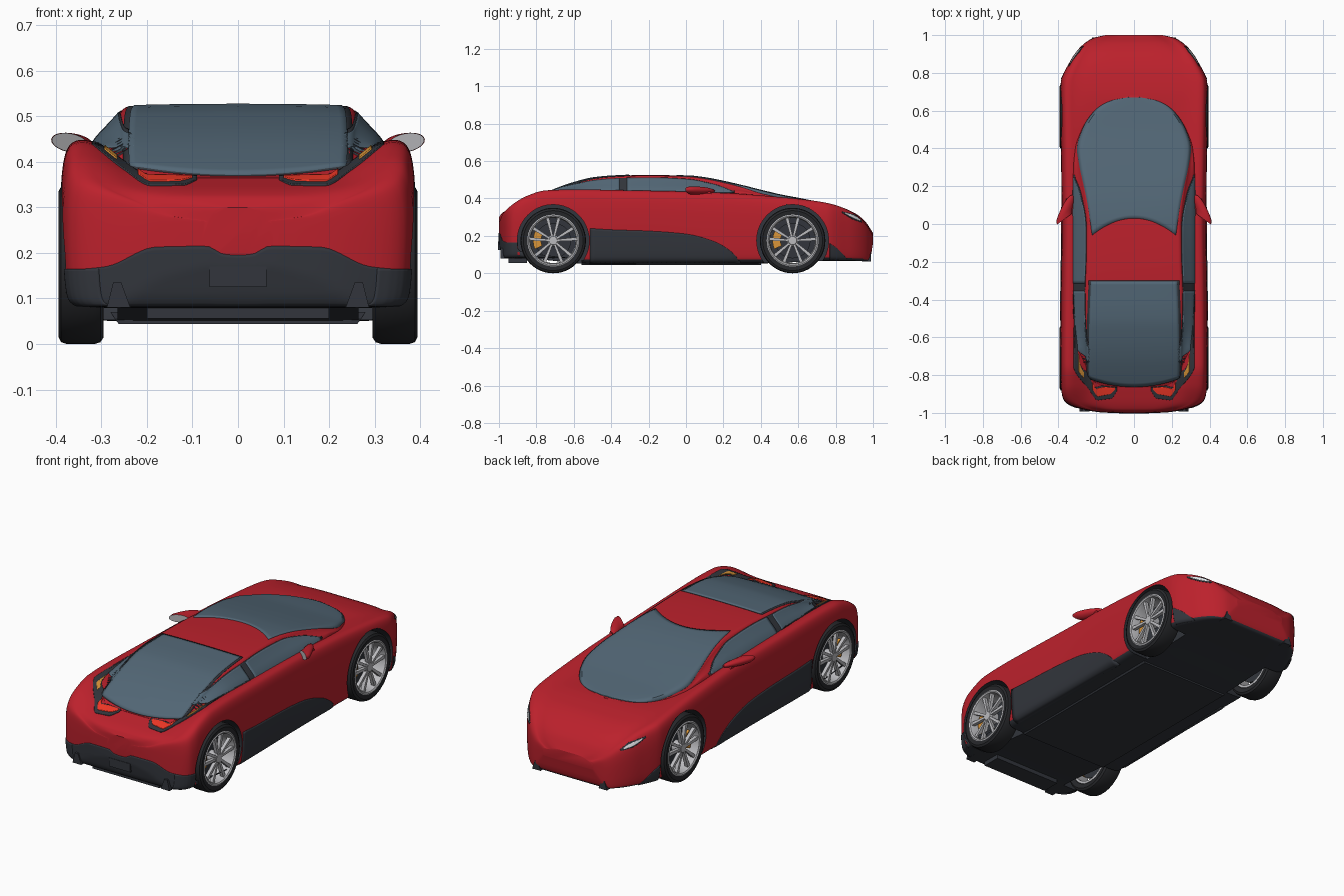
import bpy, bmesh
from math import sin, cos, pi, radians
from mathutils import Vector
from mathutils.bvhtree import BVHTree

if "Cube" in bpy.data.objects:
    bpy.data.objects.remove(bpy.data.objects["Cube"])

def material(name, *c):
    m = bpy.data.materials.new(name)
    m.diffuse_color = (*c, 1)
    m.use_nodes = True
    m.node_tree.nodes["Principled BSDF"].inputs["Base Color"].default_value = m.diffuse_color
    return m

RED = material("paint", .5, .015, .025)
GLASS = material("glass", .085, .135, .18)
DARK = material("trim", .032, .036, .045)
TYRE = material("rubber", .02, .021, .024)
SILVER = material("alloy", .5, .5, .52)
ORANGE = material("orange", .7, .3, .04)
LAMP = material("tail_lamp", .9, .04, .02)
WHITE = material("head_lamp", .8, .82, .85)

def curve(*p):
    """Smooth monotone curve through (position, value) points."""
    d = [(b[1] - a[1]) / (b[0] - a[0]) for a, b in zip(p, p[1:])]
    m = [d[0]] + [2*a*b/(a + b) if a*b > 0 else 0 for a, b in zip(d, d[1:])] + [d[-1]]
    def f(x):
        x = min(max(x, p[0][0]), p[-1][0])
        i = next(k for k in range(len(d)) if x <= p[k+1][0])
        h = p[i+1][0] - p[i][0]
        t = (x - p[i][0]) / h
        return ((2*t**3 - 3*t*t + 1)*p[i][1] + (t**3 - 2*t*t + t)*h*m[i]
                + (3*t*t - 2*t**3)*p[i+1][1] + (t**3 - t*t)*h*m[i+1])
    return f

def build(name, verts, faces, mats, mirror=False, closed=True):
    me = bpy.data.meshes.new(name)
    me.from_pydata(verts, [], faces)
    bm = bmesh.new()
    bm.from_mesh(me)
    bmesh.ops.remove_doubles(bm, verts=bm.verts, dist=1e-5)
    if closed:
        bmesh.ops.recalc_face_normals(bm, faces=bm.faces)
    bm.to_mesh(me)
    bm.free()
    for m in mats:
        me.materials.append(m)
    ob = bpy.data.objects.new(name, me)
    bpy.context.collection.objects.link(ob)
    if mirror:
        mod = ob.modifiers.new("mirror", 'MIRROR')
        mod.use_mirror_merge = False
    return ob

def loft(name, section, ys, mats, rounds=3):
    """Skin of half-sections, corners cut round and mirrored."""
    verts, faces = [], []
    for y in ys:
        s = section(y)
        for _ in range(rounds):
            q = [s[0]]
            for a, b in zip(s, s[1:]):
                q += [(.75*a[0] + .25*b[0], .75*a[1] + .25*b[1]), (.25*a[0] + .75*b[0], .25*a[1] + .75*b[1])]
            s = q + [s[-1]]
        ring = s + [(-x, z) for x, z in s[-2:0:-1]]
        verts += [(x, y, z) for x, z in ring]
    n = len(ring)
    for r in range(len(ys) - 1):
        faces += [(r*n + k, r*n + (k+1) % n, (r+1)*n + (k+1) % n, (r+1)*n + k) for k in range(n)]
    faces += [tuple(range(n)), tuple(range(len(verts) - n, len(verts)))]
    return build(name, verts, faces, mats)

def lathe(name, profile, cy, cz, mat, n=48):
    """Closed (radius, x) profile turned about a wheel axle."""
    m = len(profile)
    verts = [(x, cy + r*cos(2*pi*k/n), cz + r*sin(2*pi*k/n)) for k in range(n) for r, x in profile]
    faces = [(k*m + j, k*m + (j+1) % m, (k+1) % n*m + (j+1) % m, (k+1) % n*m + j) for k in range(n) for j in range(m)]
    return build(name, verts, faces, [mat], True)

def prism(name, polys, c0, c1, mat, axis='x', mirror=True):
    verts, faces = [], []
    for p in polys:
        o, n = len(verts), len(p)
        verts += [(c, a, b) if axis == 'x' else (a, c, b) for c in (c0, c1) for a, b in p]
        faces += [tuple(range(o, o+n)), tuple(range(o+n, o+2*n))]
        faces += [(o+k, o+(k+1) % n, o+n+(k+1) % n, o+n+k) for k in range(n)]
    return build(name, verts, faces, [mat], mirror)

def panel(name, fn, axis, mat, targets, thick=.008, mirror=True, nu=32, nv=16):
    """Thin panel: a flat outline projected onto the car surface."""
    verts = []
    for i in range(nu + 1):
        for j in range(nv + 1):
            a, b = fn(i/nu, j/nv)
            o, d = {'x': ((1.5, a, b), (-1, 0, 0)), 'y': ((a, -1.5, b), (0, 1, 0)), 'z': ((a, b, 1.5), (0, 0, -1))}[axis]
            o, d = Vector(o), Vector(d)
            hits = [h for h in (t.ray_cast(o, d) for t in targets) if h[0]]
            if hits:
                verts.append(min(hits, key=lambda h: h[3])[0])
            else:
                verts.append(targets[0].find_nearest(o + d*1.15)[0])
    w = nv + 1
    faces = [(i*w + j, (i+1)*w + j, (i+1)*w + j + 1, i*w + j + 1) for i in range(nu) for j in range(nv)]
    ob = build(name, [tuple(v) for v in verts], faces, [mat], mirror, False)
    mod = ob.modifiers.new("thickness", 'SOLIDIFY')
    mod.thickness, mod.offset = thick, 0
    return ob

def band(a0, a1, lo, hi):
    def fn(u, v):
        a = a0 + (a1 - a0)*u
        return a, lo(a) + (hi(a) - lo(a))*v
    return fn

flat = lambda z: (lambda a: z)

# Lower body
W = curve((-1, .08), (-.995, .18), (-.98, .27), (-.955, .345), (-.93, .372), (-.88, .385), (-.7, .39), (-.4, .388), (0, .383),
          (.4, .387), (.7, .39), (.76, .387), (.8, .372), (.85, .345), (.9, .315), (.95, .27), (.985, .215), (1, .15))
ZB = curve((-1, .17), (-.985, .1), (-.97, .08), (-.85, .078), (-.5, .05), (.4, .053), (.75, .065), (.97, .065), (.985, .08), (1, .16))
ZS = curve((-1, .27), (-.98, .315), (-.93, .365), (-.85, .413), (-.75, .442), (-.6, .447), (-.3, .442), (0, .436), (.25, .426),
           (.45, .411), (.6, .397), (.75, .376), (.85, .345), (.93, .295), (.97, .25), (1, .2))
ZC = curve((-1, .3), (-.98, .325), (-.9, .355), (-.85, .368), (-.7, .385), (.5, .386), (.65, .384), (.8, .362), (.9, .323), (.96, .275), (1, .215))

def body_section(y):
    w, b, s, c = W(y), ZB(y), ZS(y), ZC(y)
    h = s - b
    return [(0, b), (.8*w, b), (.955*w, b + .02*h), (.985*w, b + .14*h), (w, b + .5*h), (.998*w, s - .22*h),
            (.97*w, s - .04*h), (.9*w, s + .012*h), (.78*w, s - .015*h), (.55*w, c), (0, c)]

body = loft("body", body_section, [sin(pi/2*(k/50 - 1)) for k in range(101)], [RED, DARK])

# Cabin
B = curve((-.865, .2), (-.84, .25), (-.8, .275), (-.65, .312), (-.5, .325), (-.3, .33), (0, .33), (.25, .325), (.4, .312),
          (.5, .28), (.6, .21), (.65, .13), (.68, .03))
R = curve((-.865, .18), (-.8, .24), (-.6, .247), (-.35, .252), (-.2, .246), (0, .243), (.1, .252), (.2, .267), (.3, .285), (.4, .292),
          (.5, .265), (.6, .195), (.65, .12), (.68, .025))
T = curve((-.865, .367), (-.8, .402), (-.7, .449), (-.6, .484), (-.5, .509), (-.4, .519), (-.2, .526), (0, .521), (.1, .51), (.2, .491),
          (.3, .468), (.4, .443), (.5, .419), (.6, .4), (.68, .384))

def cabin_section(y):
    b, r, t = B(y), R(y), T(y)
    return [(0, min(.375, t - .035)), (b, min(.375, t - .035)), (b, min(.432, t - .03)), (r + .012, t - .022),
            (r, t - .004), (.9*r, t - .003), (.6*r, t - .001), (0, t)]

cabin = loft("cabin", cabin_section, [-.865 + 1.545*k/90 for k in range(91)], [RED])

def tree(ob):
    return BVHTree.FromPolygons([v.co for v in ob.data.vertices], [tuple(p.vertices) for p in ob.data.polygons])

tb, tc = tree(body), tree(cabin)
both = [tb, tc]

# Wheel arches cut from the body, with dark inside and underside
AXLES = {"front": .57, "rear": -.71}
ARCH, HUB = .192, .175
for cy in AXLES.values():
    cut = lathe("arch_cutter", [(0, .265), (ARCH, .265), (ARCH, .5), (0, .5)], cy, HUB, DARK, 64)
    cut.hide_render = True
    mod = body.modifiers.new("arch", 'BOOLEAN')
    mod.object, mod.operation, mod.solver = cut, 'DIFFERENCE', 'EXACT'
    bpy.context.view_layer.objects.active = body
    bpy.ops.object.modifier_apply(modifier=mod.name)
    bpy.data.objects.remove(cut)
for p in body.data.polygons:
    c = p.center
    in_arch = abs(c.x) > .2 and any((c.y - a)**2 + (c.z - HUB)**2 < (ARCH + .001)**2 for a in AXLES.values())
    p.material_index = int(in_arch or (p.normal.z < -.5 and c.z < .2))

# Windscreen and rear window
WE = curve((-.06, .222), (0, .23), (.1, .245), (.2, .265), (.3, .287), (.4, .3), (.5, .272), (.6, .205), (.65, .125), (.67, .03))
def windscreen(u, v):
    s, y = 2*u - 1, .67 - .73*v**1.5
    return WE(y)*s, y + .09*(1 - s*s)*v**4
panel("windscreen", windscreen, 'z', GLASS, both, mirror=False, nv=40)

RE = curve((-.84, .2), (-.81, .238), (-.7, .24), (-.5, .236), (-.3, .228))
def rear_window(grow):
    def fn(u, v):
        s, y = 2*u - 1, -.305 + grow*.4 - (.51 + grow*.6)*v
        return (RE(y) + grow)*s, y - .045*(1 - s*s)*v**3
    return fn
panel("rear_window_frame", rear_window(.012), 'z', DARK, both, .004, False, nv=32)
panel("rear_window", rear_window(0), 'z', GLASS, both, .008, False, nv=32)

# Side windows over a dark frame
top = curve((-.74, .445), (-.6, .472), (-.5, .492), (-.4, .502), (-.2, .508), (0, .5), (.15, .472), (.25, .436))
panel("side_window_frame", band(-.75, .26, flat(.43), lambda y: top(y) + .004), 'x', DARK, [tc], .004, nu=60)
panel("door_window", band(-.315, .245, flat(.43), top), 'x', GLASS, [tc])
panel("quarter_window", band(-.73, -.355, flat(.43), top), 'x', GLASS, [tc])

# Dark sills and bumper panels
sill_top = curve((-.512, .24), (-.4, .233), (-.2, .226), (0, .21), (.15, .17), (.25, .11), (.29, .062))
panel("side_sill", band(-.512, .29, flat(.056), sill_top), 'x', DARK, [tb])
panel("front_corner_trim", band(.768, .86, flat(.072), curve((.768, .16), (.81, .13), (.86, .078))), 'x', DARK, [tb])
panel("rear_corner_trim", band(-.97, -.9, flat(.085), curve((-.97, .165), (-.9, .165))), 'x', DARK, [tb])
bump = curve((0, .195), (.03, .197), (.07, .215), (.18, .213), (.29, .17), (.376, .162))
panel("rear_bumper", band(-.376, .376, flat(.083), lambda x: bump(abs(x))), 'y', DARK, [tb], .004, False, 60)
prism("plate_recess", [[(-.063, .125), (.063, .125), (.063, .17), (-.063, .17)]], -1.004, -.96, DARK, 'y', False)
prism("rear_diffuser", [[(-.2, .056), (.2, .056), (.2, .1), (-.2, .1)]], -.95, -.85, DARK, 'y', False)
prism("undertray", [[(-.262, .044), (.262, .044), (.28, .07), (-.28, .07)]], -.56, .4, DARK, 'y', False)
prism("rear_fin", [[(.236, .08), (.288, .08), (.274, .135), (.256, .135)]], -.992, -.93, DARK, 'y')
prism("front_fin", [[(.172, .064), (.222, .064), (.207, .11), (.19, .11)]], .94, .988, DARK, 'y')

# Lamps
panel("tail_lamp_housing", band(.09, .32, curve((.09, .36), (.12, .348), (.19, .347), (.25, .382), (.32, .438)),
      curve((.09, .368), (.2, .37), (.25, .4), (.32, .45))), 'y', DARK, both, .006)
panel("tail_lamp", band(.1, .22, curve((.1, .362), (.13, .355), (.19, .354), (.22, .37)),
      curve((.1, .366), (.2, .368), (.22, .38))), 'y', LAMP, both, .012)
panel("turn_lamp", band(.268, .295, curve((.268, .403), (.295, .425)), curve((.268, .41), (.295, .432))), 'y', ORANGE, both, .012)
panel("headlamp_frame", band(.835, .94, curve((.835, .322), (.9, .285), (.94, .272)),
      curve((.835, .33), (.9, .312), (.94, .28))), 'x', DARK, [tb], .004)
panel("headlamp", band(.85, .93, curve((.85, .318), (.9, .291), (.93, .28)),
      curve((.85, .324), (.9, .306), (.93, .286))), 'x', WHITE, [tb])

# Wheels
for side, cy in AXLES.items():
    lathe(side + "_tyre", [(.135, .3), (.16, .295), (.171, .302), (.175, .315), (.175, .375), (.171, .388), (.16, .394),
                           (.137, .391), (.13, .38), (.13, .31)], cy, HUB, TYRE)
    lathe(side + "_rim", [(.139, .391), (.133, .394), (.126, .39), (.121, .375), (.12, .3), (.133, .3), (.135, .36)], cy, HUB, SILVER)
    lathe(side + "_brake_disc", [(0, .325), (.095, .325), (.095, .335), (0, .335)], cy, HUB, DARK)
    lathe(side + "_hub", [(0, .3), (.03, .3), (.032, .375), (.022, .385), (0, .386)], cy, HUB, SILVER)
    at = lambda r, deg: (cy + r*cos(radians(deg)), HUB + r*sin(radians(deg)))
    spokes = [[at(.024, a + k*14 - 14), at(.127, a + k*14 - 4), at(.127, a + k*14 + 4), at(.024, a + k*14 + 14)]
              for a in range(90, 450, 72) for k in (-1, 1)]
    prism(side + "_spokes", spokes, .366, .384, SILVER)
    arc = range(150, 216, 11)
    prism(side + "_caliper", [[at(.108, a) for a in arc] + [at(.065, a) for a in reversed(arc)]], .318, .355, ORANGE)

# Door mirrors: swept half-shell with flat glass facing back
bm = bmesh.new()
bmesh.ops.create_uvsphere(bm, u_segments=24, v_segments=14, radius=1)
bmesh.ops.bisect_plane(bm, geom=bm.verts[:] + bm.edges[:] + bm.faces[:], plane_co=(0, -.25, 0), plane_no=(0, -1, 0), clear_outer=True)
cap = bmesh.ops.holes_fill(bm, edges=[e for e in bm.edges if e.is_boundary])["faces"]
for f in cap:
    f.material_index = 1
for v in bm.verts:
    x, y, z = v.co
    v.co = (.369 + .041*x - .03*max(y, 0), .05 + .1*y - .03*x, .442 + .021*z + .006*x)
door_mirror = build("door_mirror", [], [], [RED, SILVER], True)
bm.to_mesh(door_mirror.data)
bm.free()
prism("mirror_stalk", [[(.07, .418), (.14, .418), (.13, .436), (.08, .436)]], .315, .36, RED)

# Smooth shading with sharp edges kept
for ob in list(bpy.context.collection.objects):
    bpy.ops.object.select_all(action='DESELECT')
    ob.select_set(True)
    bpy.context.view_layer.objects.active = ob
    bpy.ops.object.shade_smooth_by_angle(angle=radians(32))
